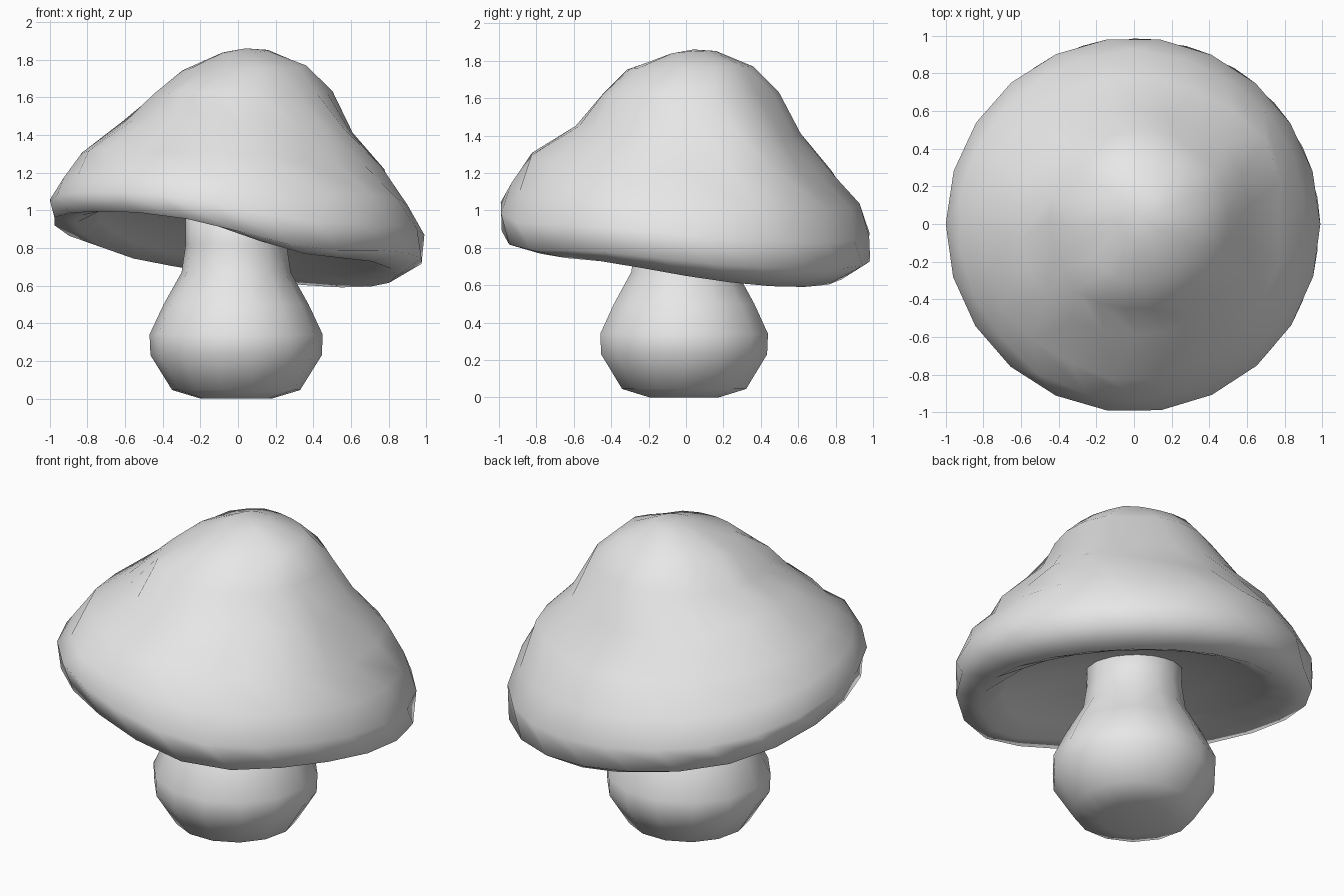
import bpy, bmesh, math, random
from mathutils import Vector

if "Cube" in bpy.data.objects:
    bpy.data.objects.remove(bpy.data.objects["Cube"])

random.seed(4)

grey = bpy.data.materials.new("pale grey")
grey.diffuse_color = (0.8, 0.8, 0.8, 1)
grey.use_nodes = True
grey.node_tree.nodes["Principled BSDF"].inputs["Base Color"].default_value = grey.diffuse_color


def loft(name, rings, caps):
    """Skin a stack of closed rings and close both ends with a centre vertex."""
    bm = bmesh.new()
    rows = [[bm.verts.new(p) for p in ring] for ring in rings]
    n = len(rows[0])
    for a, b in zip(rows, rows[1:]):
        for i in range(n):
            j = (i + 1) % n
            bm.faces.new((a[i], a[j], b[j], b[i]))
    for row, centre in zip((rows[0], rows[-1]), caps):
        c = bm.verts.new(centre)
        for i in range(n):
            bm.faces.new((row[i], row[(i + 1) % n], c))
    bmesh.ops.recalc_face_normals(bm, faces=bm.faces)
    for f in bm.faces:
        f.smooth = True
    me = bpy.data.meshes.new(name)
    bm.to_mesh(me)
    bm.free()
    me.materials.append(grey)
    ob = bpy.data.objects.new(name, me)
    bpy.context.collection.objects.link(ob)
    return ob


def sag(angle):
    """Uneven droop of the rim: (direction, spread, drop), in degrees."""
    total = 0
    for centre, spread, drop in ((291, 30, 0.10), (140, 30, 0.04)):
        d = (math.degrees(angle) - centre + 180) % 360 - 180
        total += drop * math.exp(-(d / spread) ** 2)
    return total


# Cap: (radius, height) on the low back-right side and the raised front-left side
low = [(0.13, 1.85), (0.34, 1.77), (0.48, 1.63), (0.60, 1.41), (0.79, 1.21),
       (0.92, 1.03), (0.99, 0.87), (0.985, 0.73), (0.84, 0.65),
       (0.72, 0.71), (0.50, 0.82), (0.24, 0.91)]
high = [(0.12, 1.835), (0.32, 1.74), (0.46, 1.61), (0.62, 1.47), (0.82, 1.30),
        (0.935, 1.17), (1.0, 1.06), (0.985, 0.95), (0.86, 0.94),
        (0.74, 0.98), (0.50, 1.0), (0.24, 0.97)]

# Dents (negative) and bumps (positive): x, y, z, reach, depth
lumps = [(0.05, -0.55, 1.45, 0.22, -0.03), (0.10, -0.80, 1.25, 0.18, 0.02),
         (-0.32, -0.62, 1.42, 0.16, -0.03), (-0.30, -0.38, 1.65, 0.18, 0.05),
         (0.82, -0.02, 1.15, 0.16, -0.03), (0.64, 0.34, 1.25, 0.26, 0.06),
         (0.45, -0.55, 1.30, 0.20, -0.03), (0.62, -0.66, 1.05, 0.18, 0.03),
         (0.05, -0.34, 1.64, 0.18, 0.02)]

N = 22
rings = []
for k, ((r0, z0), (r1, z1)) in enumerate(zip(low, high)):
    droop = (0, 0, 0, 0, 0.15, 0.4, 0.75, 1, 1, 0.8, 0.4, 0)[k]
    ring = []
    for i in range(N):
        a = 2 * math.pi * (i + 0.5 * (k % 2)) / N
        t = 0.5 - 0.707 * math.cos(a - math.pi / 4)
        r, z = r0 + (r1 - r0) * t, z0 + (z1 - z0) * t
        shift = 0.04 * max(0, 1 - r / 0.8) if k < 6 else 0
        p = Vector((r * math.cos(a) + shift, r * math.sin(a) + shift,
                    z - droop * sag(a)))
        if 1 <= k <= 5:
            out = Vector((math.cos(a), math.sin(a), 0.8)).normalized()
            d = random.uniform(-0.012, 0.012)
            for x, y, h, reach, depth in lumps:
                q = (p - Vector((x, y, h))).length / reach
                d += depth * math.exp(-q * q)
            p += out * d
        ring.append(p)
    rings.append(ring)
loft("mushroom_cap", rings, [(0.04, 0.04, 1.86), (0, 0, 0.95)])

# Stem: bulbous foot narrowing to a straight neck inside the cap
profile = [(0.19, 0.0), (0.34, 0.045), (0.455, 0.23), (0.46, 0.34),
           (0.385, 0.5), (0.29, 0.67), (0.268, 0.82), (0.27, 1.02)]
M = 14
stem = [[(r * math.cos(2 * math.pi * i / M) - 0.01,
          r * math.sin(2 * math.pi * i / M) - 0.01, z) for i in range(M)]
        for r, z in profile]
loft("mushroom_stem", stem, [(-0.01, -0.01, 0), (-0.01, -0.01, 1.02)])
